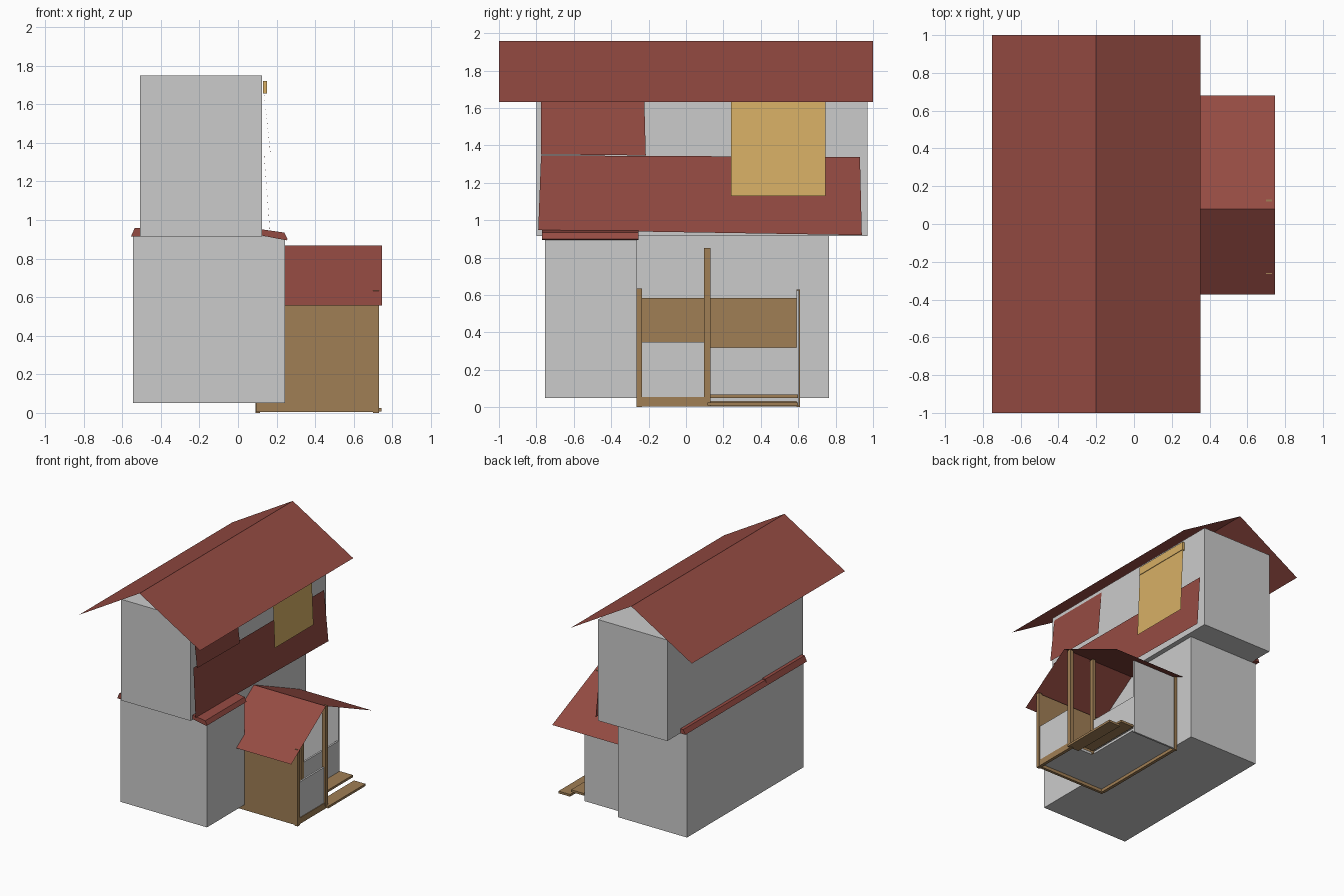
import bpy

def material(name, rgb):
    m = bpy.data.materials.new(name)
    m.diffuse_color = (*rgb, 1)
    return m

RED = material("roof_red", (0.30, 0.07, 0.055))
WOOD = material("wood_brown", (0.35, 0.21, 0.09))
TAN = material("cloth_tan", (0.68, 0.43, 0.13))

def mesh(name, verts, faces, mat=None):
    me = bpy.data.meshes.new(name)
    me.from_pydata(verts, [], faces)
    me.update()
    ob = bpy.data.objects.new(name, me)
    bpy.context.collection.objects.link(ob)
    if mat:
        me.materials.append(mat)
    return ob

def prism(name, outline, lo, hi, axis, mat=None):
    """Extrude a counter-clockwise outline along the x, y or z axis."""
    def place(p, t):
        return {'x': (t, *p), 'y': (p[0], t, p[1]), 'z': (*p, t)}[axis]
    n = len(outline)
    verts = [place(p, t) for t in (lo, hi) for p in outline]
    faces = [tuple(range(n))[::-1], tuple(range(n, 2 * n))]
    faces += [(i, (i + 1) % n, n + (i + 1) % n, n + i) for i in range(n)]
    if axis == 'y':
        faces = [f[::-1] for f in faces]
    return mesh(name, verts, faces, mat)

def box(name, x, y, z, mat=None):
    return prism(name, [(x[0], y[0]), (x[1], y[0]), (x[1], y[1]), (x[0], y[1])], *z, 'z', mat)

def sheet(name, corners, mat):
    return mesh(name, corners, [(0, 1, 2, 3)], mat)

# main house blocks, the lower one notched where the porch sits
prism("lower_storey", [(-0.545, -0.755), (0.245, -0.755), (0.245, -0.262),
                       (0.085, -0.262), (0.085, 0.765), (-0.545, 0.765)], 0.05, 0.915, 'z')
box("upper_storey", (-0.508, 0.125), (-0.80, 0.97), (0.915, 1.75))

# main gable roof, two thin slopes
mesh("main_roof", [(x, y, z) for y in (-1, 1) for x, z in ((-0.753, 1.632), (-0.2, 1.957), (0.353, 1.632))],
     [(0, 1, 4, 3), (1, 2, 5, 4)], RED)

# porch gable roof
mesh("porch_roof", [(x, y, z) for x in (0.09, 0.747) for y, z in ((-0.372, 0.558), (0.08, 0.867), (0.68, 0.602))],
     [(0, 3, 4, 1), (1, 4, 5, 2)], RED)

# hanging shingle strips on the right wall
sheet("lower_wall_shingles", [(0.165, -0.79, 0.948), (0.168, 0.94, 0.92),
                              (0.135, 0.93, 1.338), (0.135, -0.775, 1.346)], RED)
sheet("upper_wall_shingles", [(0.168, -0.775, 1.352), (0.168, -0.215, 1.346),
                              (0.128, -0.225, 1.72), (0.128, -0.775, 1.72)], RED)

# roll blind with its header
box("blind_header", (0.13, 0.15), (0.24, 0.745), (1.655, 1.72), TAN)
sheet("blind_cloth", [(0.168, 0.24, 1.13), (0.168, 0.745, 1.13),
                      (0.145, 0.745, 1.66), (0.145, 0.24, 1.66)], TAN)

# skirt eaves between the storeys
prism("right_skirt_eave", [(0.12, 0.92), (0.25, 0.895), (0.257, 0.9), (0.24, 0.935), (0.12, 0.952)],
      -0.77, -0.255, 'y', RED)
for name, y, top in (("left_skirt_front", (-0.785, -0.27), 0.96), ("left_skirt_back", (-0.27, 0.80), 0.952)):
    prism(name, [(-0.508, 0.915), (-0.508, top), (-0.535, top), (-0.555, 0.915)][::-1], *y, 'y', RED)

# porch walls
box("porch_front_wall", (0.095, 0.725), (-0.262, -0.24), (0.005, 0.63), WOOD)
box("porch_inner_wall", (0.09, 0.115), (-0.24, 0.6), (0.005, 0.585), WOOD)
box("porch_back_wall", (0.115, 0.505), (0.59, 0.605), (0.01, 0.625))
prism("porch_floor", [(0.115, -0.24), (0.715, -0.24), (0.715, 0.11), (0.5, 0.11),
                      (0.5, 0.59), (0.115, 0.59)], 0.03, 0.05, 'z')

# porch posts
for name, x, y, z in (("front_post", (0.70, 0.73), (-0.265, -0.235), (0, 0.635)),
                      ("ridge_post", (0.70, 0.73), (0.097, 0.13), (0.03, 0.85)),
                      ("inner_ridge_post", (0.485, 0.51), (0.097, 0.13), (0.03, 0.845)),
                      ("back_post", (0.09, 0.115), (0.59, 0.61), (0, 0.63))):
    box(name, x, y, z, WOOD)

# low panels under the porch openings
box("front_low_panel", (0.705, 0.72), (-0.235, 0.097), (0.055, 0.348))
box("front_base_beam", (0.70, 0.725), (-0.235, 0.13), (0.005, 0.055), WOOD)
box("back_low_panel", (0.49, 0.505), (0.13, 0.592), (0.06, 0.318))

# porch steps
box("lower_step", (0.64, 0.745), (0.115, 0.60), (0.008, 0.026), WOOD)
box("upper_step", (0.51, 0.63), (0.13, 0.60), (0.05, 0.068), WOOD)
